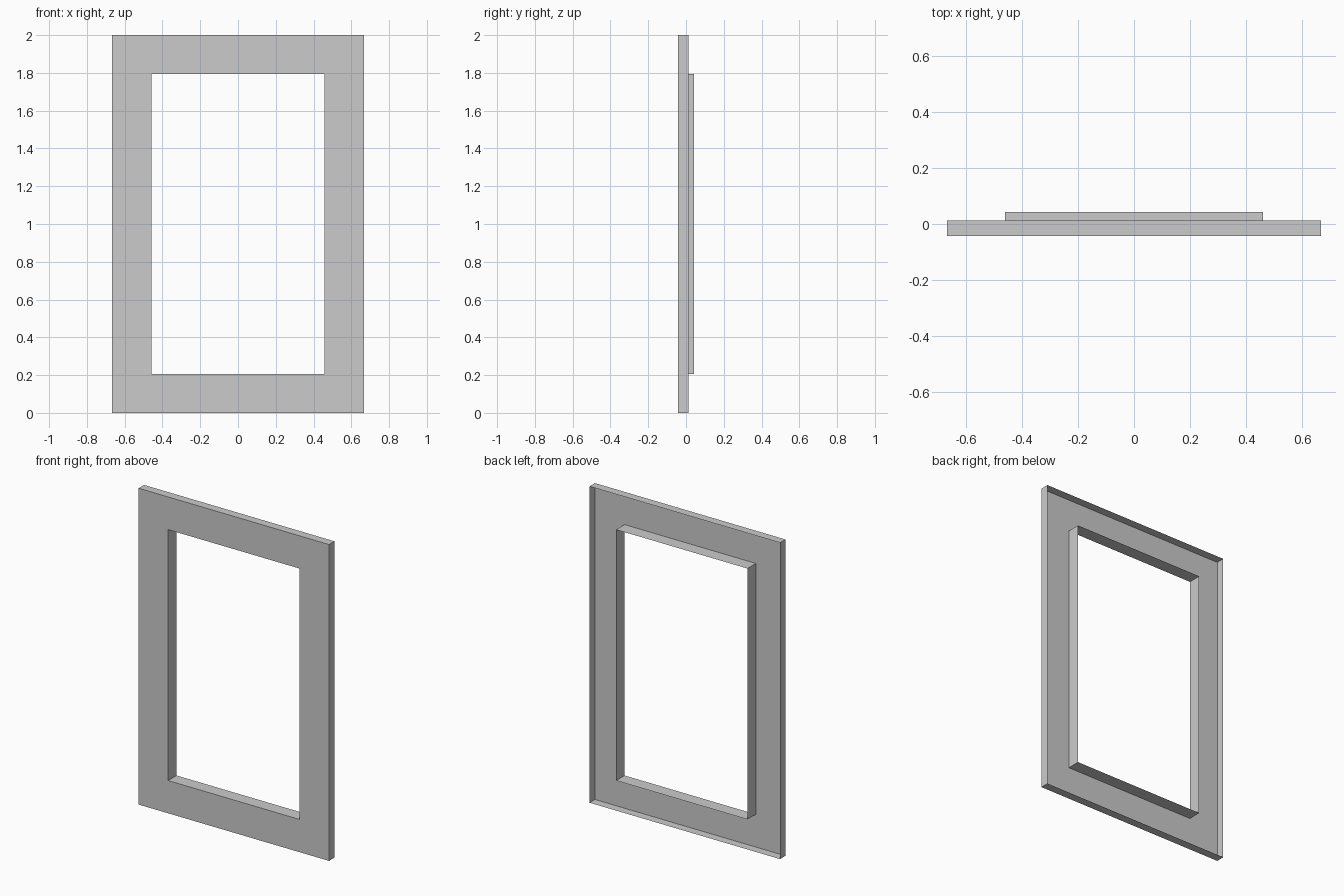
import bpy, bmesh

if "Cube" in bpy.data.objects:
    bpy.data.objects.remove(bpy.data.objects["Cube"])

HALF_W, HEIGHT, BORDER = 0.666, 2.0, 0.207
FRONT, RIM_BACK, LIP_BACK = -0.042, 0.012, 0.042


def ring(bm, inset, y):
    """Rectangular loop of vertices, inset from the outer edge."""
    w, lo, hi = HALF_W - inset, inset, HEIGHT - inset
    return [bm.verts.new((x, y, z)) for x, z in ((-w, lo), (w, lo), (w, hi), (-w, hi))]


def bridge(bm, a, b):
    for i in range(4):
        j = (i + 1) % 4
        bm.faces.new((a[i], a[j], b[j], b[i]))


# Open-backed sheet frame: outer rim, front face, deeper lip around the opening
bm = bmesh.new()
rings = [ring(bm, 0, RIM_BACK), ring(bm, 0, FRONT),
         ring(bm, BORDER, FRONT), ring(bm, BORDER, LIP_BACK)]
for a, b in zip(rings, rings[1:]):
    bridge(bm, a, b)

# Front face points toward -y
bm.normal_update()
front = next(f for f in bm.faces if all(abs(v.co.y - FRONT) < 1e-6 for v in f.verts))
if front.normal.y > 0:
    bmesh.ops.reverse_faces(bm, faces=bm.faces[:])

mesh = bpy.data.meshes.new("window_frame")
bm.to_mesh(mesh)
bm.free()
bpy.context.collection.objects.link(bpy.data.objects.new("window_frame", mesh))
